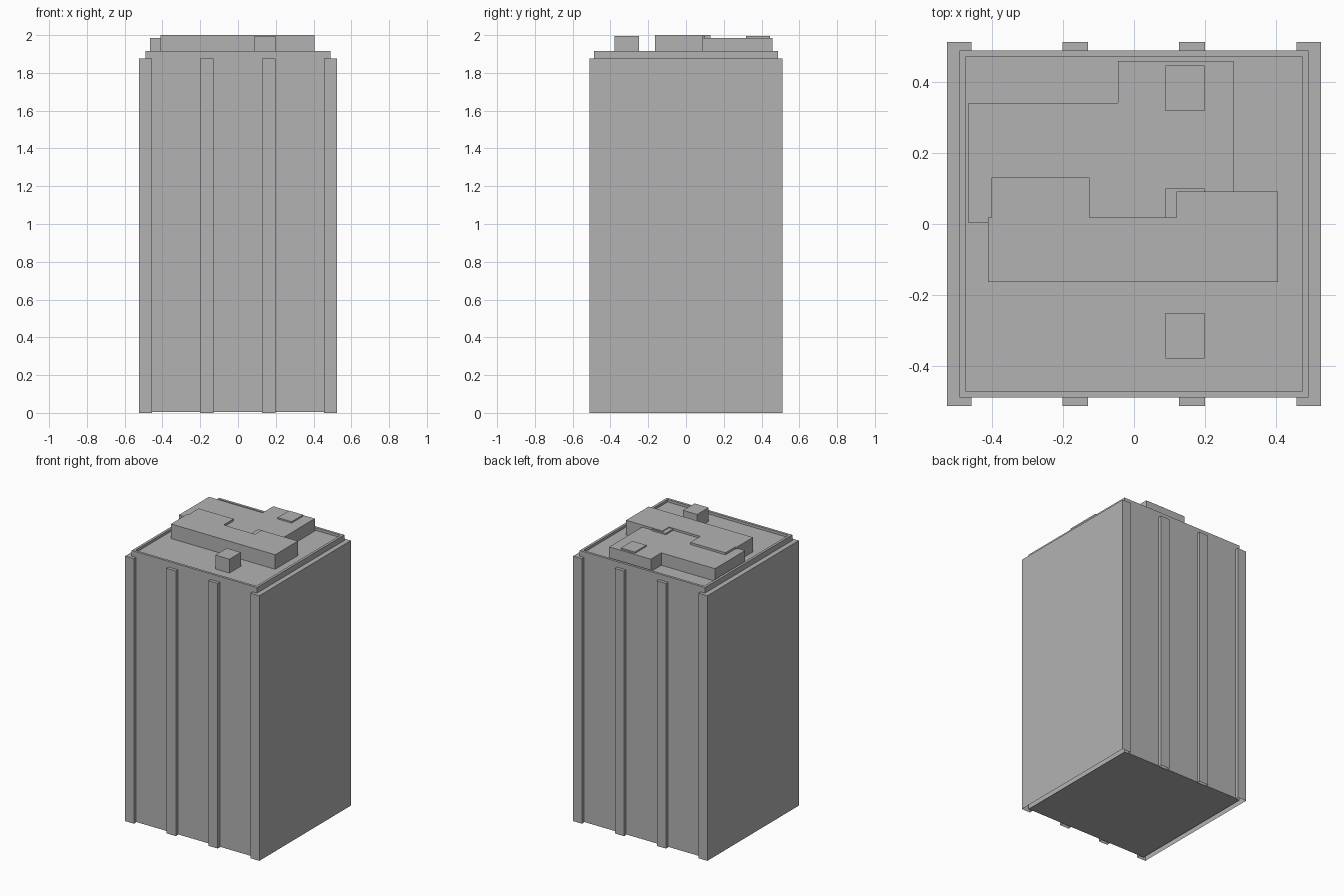
import bpy
import bmesh

cube = bpy.data.objects.get("Cube")
if cube:
    bpy.data.objects.remove(cube, do_unlink=True)

grey = bpy.data.materials.new("concrete_grey")
grey.use_nodes = True
colour = (0.45, 0.45, 0.45, 1)
grey.diffuse_color = colour
grey.node_tree.nodes["Principled BSDF"].inputs["Base Color"].default_value = colour


def prism(name, outline, z0, z1, open_bottom=False):
    """Extrude a flat outline (counter-clockwise) from z0 up to z1."""
    bm = bmesh.new()
    base = bm.faces.new([bm.verts.new((x, y, z0)) for x, y in outline])
    top = bmesh.ops.extrude_face_region(bm, geom=[base], use_keep_orig=True)
    moved = [v for v in top["geom"] if isinstance(v, bmesh.types.BMVert)]
    bmesh.ops.translate(bm, verts=moved, vec=(0, 0, z1 - z0))
    bmesh.ops.recalc_face_normals(bm, faces=bm.faces)
    if open_bottom:
        low = [f for f in bm.faces if all(abs(v.co.z - z0) < 1e-5 for v in f.verts)]
        bmesh.ops.delete(bm, geom=low, context="FACES_ONLY")
    mesh = bpy.data.meshes.new(name)
    bm.to_mesh(mesh)
    bm.free()
    mesh.materials.append(grey)
    obj = bpy.data.objects.new(name, mesh)
    bpy.context.collection.objects.link(obj)
    return obj


def rect(x0, x1, y0, y1):
    return [(x0, y0), (x1, y0), (x1, y1), (x0, y1)]


WALL_TOP, RIM, ROOF = 1.875, 1.915, 1.897
CX, CY = 0.49, 0.488      # core half sizes
OX, OY = 0.525, 0.511     # outer half sizes
PIER = 0.456              # inner edge of the corner piers

# Core tower with a sunken roof inside a low parapet
core = prism("tower_core", rect(-CX, CX, -CY, CY), 0.004, RIM)
bm = bmesh.new()
bm.from_mesh(core.data)
bm.faces.ensure_lookup_table()
roof = max(bm.faces, key=lambda f: f.calc_center_median().z)
bmesh.ops.inset_region(bm, faces=[roof], thickness=0.025)
inner = bmesh.ops.extrude_face_region(bm, geom=[roof])
bmesh.ops.translate(bm, vec=(0, 0, ROOF - RIM),
                    verts=[v for v in inner["geom"] if isinstance(v, bmesh.types.BMVert)])
if roof.is_valid:
    bmesh.ops.delete(bm, geom=[roof], context="FACES_ONLY")
bmesh.ops.recalc_face_normals(bm, faces=bm.faces)
bm.to_mesh(core.data)
bm.free()

# Side walls wrapping round the corners as piers
for side, s in (("left", 1), ("right", -1)):
    wall = [(PIER, -OY), (OX, -OY), (OX, OY), (PIER, OY),
            (PIER, CY), (CX, CY), (CX, -CY), (PIER, -CY)]
    prism(side + "_side_wall", [(s * x, s * y) for x, y in wall], 0, WALL_TOP, True)

# Vertical ribs on front and back
for face, y0, y1 in (("front", -OY, -CY), ("back", CY, OY)):
    for side, x in (("left", 0.163), ("right", -0.165)):
        prism(f"{face}_{side}_rib", rect(x - 0.036, x + 0.036, y0, y1), 0, WALL_TOP, True)

# Rooftop blocks
prism("low_roof_block", [(-0.465, 0.003), (0.28, 0.003), (0.28, 0.458),
                         (-0.045, 0.458), (-0.045, 0.34), (-0.465, 0.34)], ROOF, 1.985)
prism("high_roof_block", [(-0.41, -0.163), (0.405, -0.163), (0.405, 0.091), (0.12, 0.091),
                          (0.12, 0.018), (-0.125, 0.018), (-0.125, 0.13), (-0.4, 0.13),
                          (-0.4, 0.018), (-0.41, 0.018)], ROOF, 2.0)

# Small rooftop units of equal size
for name, x, y in (("front", 0.143, -0.314), ("middle", 0.143, 0.036), ("back", 0.143, 0.381)):
    prism(name + "_roof_unit", rect(x - 0.055, x + 0.055, y - 0.064, y + 0.064), ROOF, 1.995)
